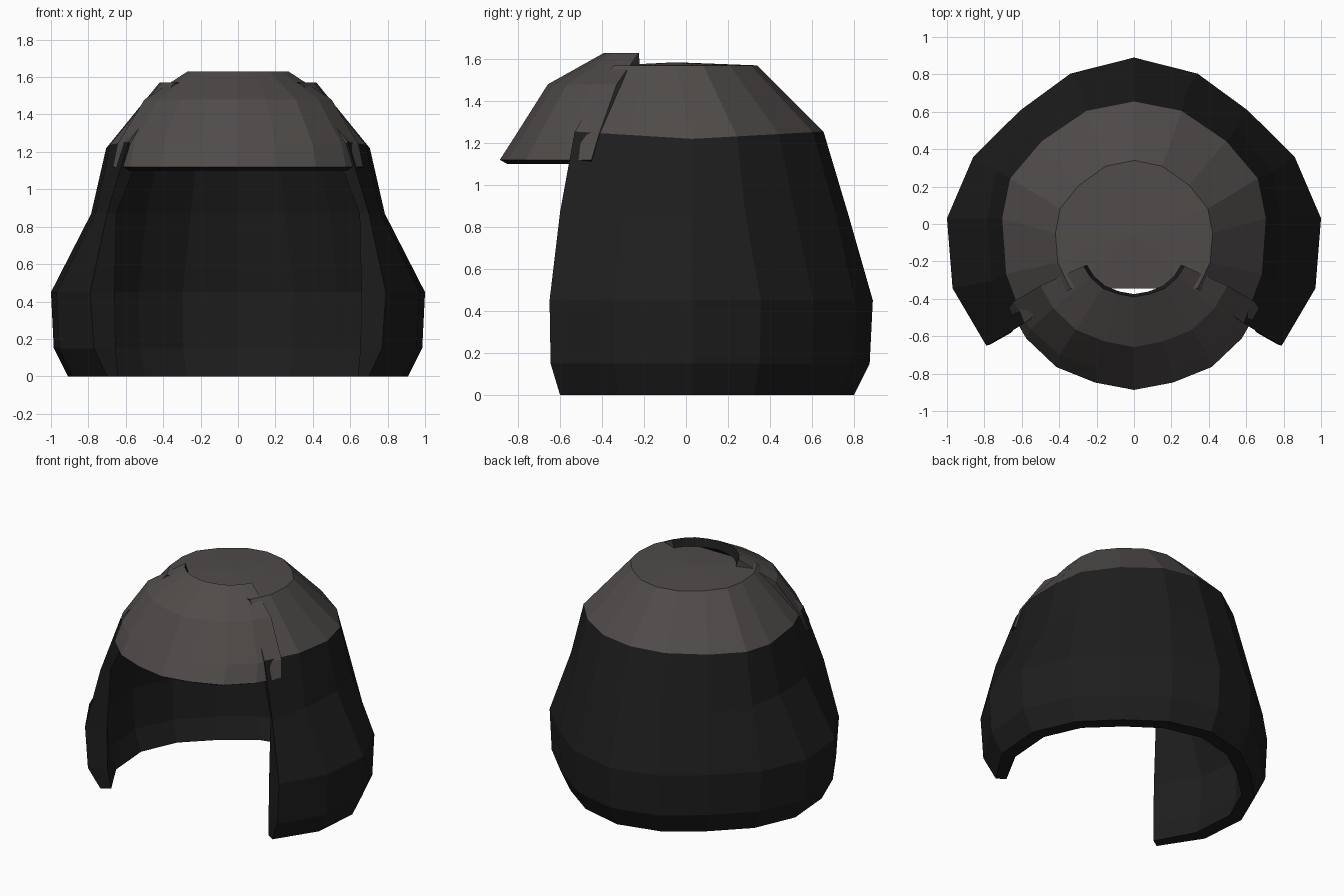
import bpy
import bmesh

cube = bpy.data.objects.get("Cube")
if cube:
    bpy.data.objects.remove(cube)


def material(name, color):
    mat = bpy.data.materials.new(name)
    mat.use_nodes = True
    mat.diffuse_color = (*color, 1)
    mat.node_tree.nodes["Principled BSDF"].inputs["Base Color"].default_value = (*color, 1)
    return mat


DARK, BROWN = 0, 1
MATERIALS = [material("charcoal", (0.0125, 0.0125, 0.0125)),
             material("warm grey", (0.078, 0.071, 0.068))]

# Half outlines of the body as (side, depth) fractions, from the back to the side
SKIRT = [(0, 1), (.34, .90), (.61, .67), (.86, .38), (1, 0), (.97, -.55)]
CROWN = [(0, 1), (.36, .92), (.70, .66), (.94, .34), (1, 0), (.97, -.53)]


def mirrored(half):
    """Turn a half arc that starts on the middle line into a full arc."""
    return [(-x, y, z) for x, y, z in reversed(half[1:])] + half


def body_ring(outline, z, width, middle, back, front, front_x, lift=0):
    half = [(width * x, middle + y * (back - middle if y > 0 else middle - front),
             z + lift * abs(y)) for x, y in outline]
    return mirrored(half + [(front_x, front, z + lift)])


def visor_ring(z, width, start, depth):
    pattern = [(0, 1), (.31, .91), (.62, .72), (.86, .37), (1, 0)]
    return mirrored([(width * x, start - depth * y, z) for x, y in pattern])


def shell(name, outer, inner, color_rule, crown=None):
    """Join outer and inner arcs (both bottom to top) into a thick open shell."""
    bm = bmesh.new()
    out = [[bm.verts.new(p) for p in ring] for ring in outer]
    inn = [[bm.verts.new(p) for p in ring] for ring in inner]

    def face(verts, color):
        bm.faces.new(verts).material_index = color

    def band(a, b, color):
        for i in range(len(a) - 1):
            face((a[i], a[i + 1], b[i + 1], b[i]), color)

    for k in range(len(out) - 1):
        color = color_rule(k)
        band(out[k], out[k + 1], color)
        band(inn[k + 1], inn[k], DARK)
        for end in (0, -1):
            face((out[k][end], out[k + 1][end], inn[k + 1][end], inn[k][end]), color)
    band(inn[0], out[0], DARK)
    if crown:
        # closed roof with a slightly raised centre
        centre = bm.verts.new(crown)
        top = out[-1]
        for i in range(len(top)):
            face((top[i], top[(i + 1) % len(top)], centre), BROWN)
        face(inn[-1], DARK)
        face((top[0], top[-1], inn[-1][-1], inn[-1][0]), DARK)
    else:
        band(out[-1], inn[-1], DARK)
    bmesh.ops.recalc_face_normals(bm, faces=bm.faces)
    mesh = bpy.data.meshes.new(name)
    bm.to_mesh(mesh)
    bm.free()
    for mat in MATERIALS:
        mesh.materials.append(mat)
    obj = bpy.data.objects.new(name, mesh)
    bpy.context.collection.objects.link(obj)


# Wrapped body, open at the front, with a paler crown
body_outer = [
    body_ring(SKIRT, 0, .91, .03, .80, -.60, .70),
    body_ring(SKIRT, .15, .985, .03, .875, -.645, .77),
    body_ring(SKIRT, .45, 1.0, .03, .89, -.65, .79),
    body_ring(CROWN, .87, .785, .03, .77, -.60, .70),
    body_ring(CROWN, 1.22, .705, .03, .655, -.53, .585, .035),
    body_ring(CROWN, 1.57, .42, -.05, .34, -.345, .34),
]
body_inner = [
    body_ring(SKIRT, 0, .81, .03, .70, -.56, .64),
    body_ring(SKIRT, .15, .86, .03, .75, -.58, .655),
    body_ring(SKIRT, .45, .87, .03, .76, -.58, .66),
    body_ring(CROWN, .87, .70, .03, .66, -.55, .65),
    body_ring(CROWN, 1.18, .61, .03, .55, -.48, .53),
    body_ring(CROWN, 1.50, .36, -.05, .28, -.33, .30),
]
shell("body_shell", body_outer, body_inner,
      lambda k: BROWN if k == 4 else DARK, crown=(0, -.05, 1.585))

# Visor hanging over the opening
visor_outer = [
    visor_ring(1.12, .67, -.45, .437),
    visor_ring(1.24, .645, -.415, .395),
    visor_ring(1.48, .50, -.33, .328),
    visor_ring(1.63, .27, -.225, .165),
]
visor_inner = [
    visor_ring(1.10, .62, -.45, .40),
    visor_ring(1.21, .59, -.415, .355),
    visor_ring(1.43, .45, -.32, .29),
    visor_ring(1.57, .25, -.22, .155),
]
shell("front_visor", visor_outer, visor_inner, lambda k: BROWN)
